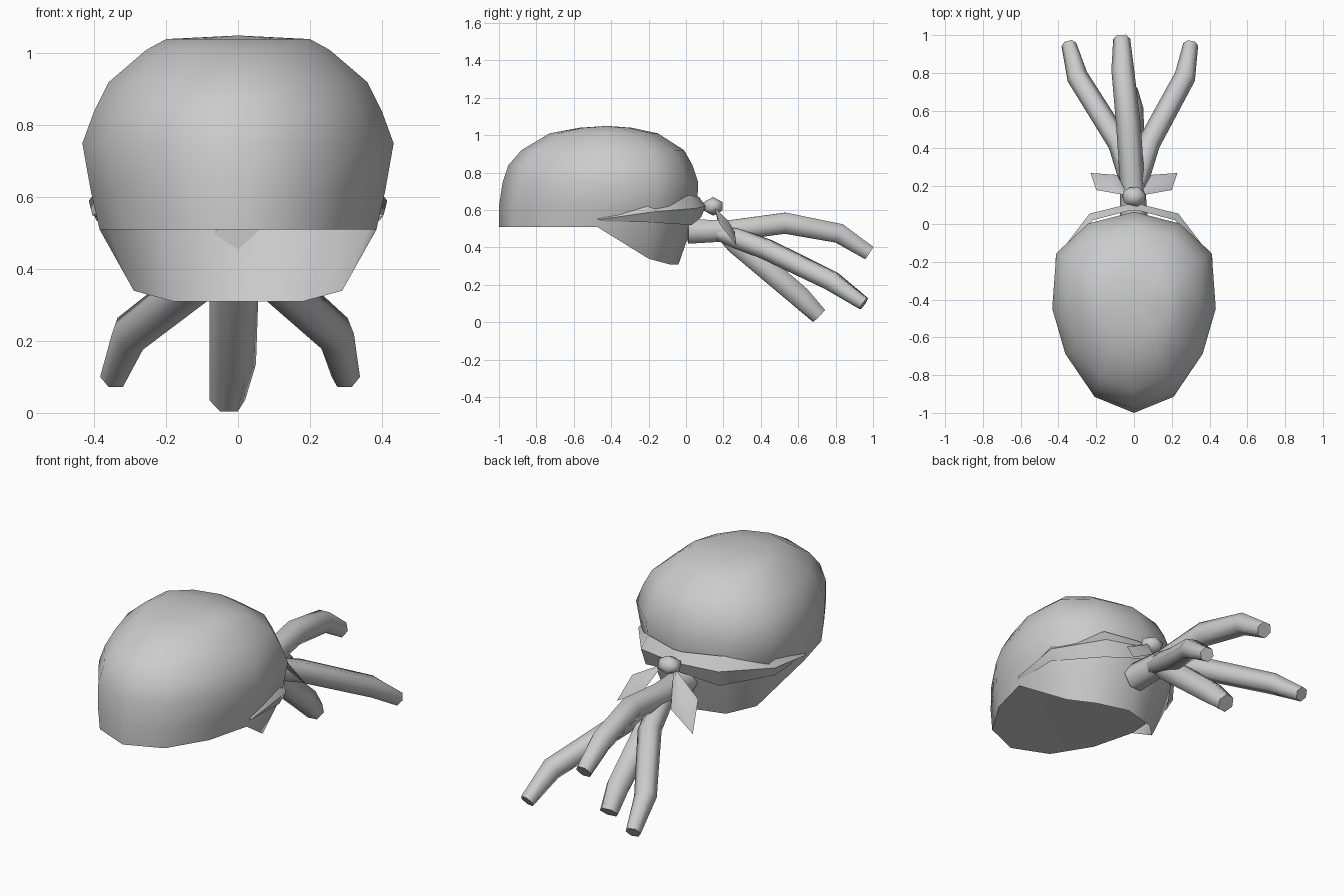
import bpy
import bmesh
import math
from mathutils import Vector

if "Cube" in bpy.data.objects:
    bpy.data.objects.remove(bpy.data.objects["Cube"])

GREY = (0.6, 0.6, 0.6, 1)
mat = bpy.data.materials.new("light_grey")
mat.use_nodes = True
mat.diffuse_color = GREY
mat.node_tree.nodes["Principled BSDF"].inputs["Base Color"].default_value = GREY


def finish(name, bm, angle=65):
    bmesh.ops.recalc_face_normals(bm, faces=bm.faces)
    mesh = bpy.data.meshes.new(name)
    bm.to_mesh(mesh)
    bm.free()
    mesh.materials.append(mat)
    ob = bpy.data.objects.new(name, mesh)
    bpy.context.collection.objects.link(ob)
    bpy.ops.object.select_all(action="DESELECT")
    ob.select_set(True)
    bpy.context.view_layer.objects.active = ob
    bpy.ops.object.shade_smooth_by_angle(angle=math.radians(angle))


def skin(bm, rows, closed):
    """Join neighbouring rows of vertices with quads."""
    n = len(rows[0])
    for a, b in zip(rows, rows[1:]):
        for i in range(n if closed else n - 1):
            j = (i + 1) % n
            bm.faces.new((a[i], a[j], b[j], b[i]))


def fan(bm, ring, centre):
    """Close a ring of vertices with triangles to a centre point."""
    c = bm.verts.new(centre)
    for i in range(len(ring)):
        bm.faces.new((ring[i], ring[(i + 1) % len(ring)], c))


# Cap dome: one egg-shaped plan, rescaled at each height
half = [(0, 0), (0.51, 0.08), (0.84, 0.28), (1, 0.51), (0.95, 0.79), (0.56, 0.94), (0, 1)]
plan = half + [(-x, t) for x, t in half[-2:0:-1]]
rings = [  # z, front y, back y, half width
    (0.51, -1.0, 0.03, 0.385), (0.62, -1.0, 0.06, 0.41), (0.75, -0.98, 0.065, 0.433),
    (0.84, -0.95, 0.035, 0.40), (0.92, -0.88, -0.01, 0.36), (1.01, -0.73, -0.15, 0.255),
    (1.04, -0.57, -0.29, 0.2)]
bm = bmesh.new()
rows = [[bm.verts.new((x * w, f + (b - f) * t, z)) for x, t in plan]
        for z, f, b, w in rings]
skin(bm, rows, True)
fan(bm, rows[-1], (0, -0.42, 1.05))

# Nape flap hanging below the back of the rim
rim = rows[0]
hem = [(0.29, -0.2, 0.34), (0.18, -0.09, 0.31), (0, -0.04, 0.31),
       (-0.18, -0.09, 0.31), (-0.29, -0.2, 0.34)]
low = [bm.verts.new(p) for p in hem]
skin(bm, [rim[4:9], low], False)
bm.faces.new((rim[3], rim[4], low[0]))
bm.faces.new((rim[8], rim[9], low[4]))
finish("cap", bm, 60)

# Underside closing the dome at the rim
bm = bmesh.new()
z, f, b, w = rings[0]
fan(bm, [bm.verts.new((x * w, f + (b - f) * t, z)) for x, t in plan], (0, -0.45, 0.525))
finish("underside", bm)

# Folded band wrapped around the back
band = [  # x, y, top z, fold z, bottom z
    (0.405, -0.46, 0.56, 0.55, 0.54), (0.415, -0.18, 0.63, 0.59, 0.535),
    (0.235, 0.055, 0.68, 0.61, 0.52), (0.03, 0.105, 0.67, 0.62, 0.56)]
path = band + [(-p[0],) + p[1:] for p in reversed(band)]
bm = bmesh.new()
rows = []
for k, bulge in enumerate((0.93, 1.0, 0.95)):
    rows.append([bm.verts.new((x * bulge, y + (bulge - 1) * 0.5, z[k]))
                 for x, y, *z in path])
skin(bm, rows, False)
finish("band", bm, 50)

# Knot
bm = bmesh.new()
bmesh.ops.create_icosphere(bm, subdivisions=1, radius=1)
bmesh.ops.scale(bm, vec=(0.07, 0.06, 0.05), verts=bm.verts)
bmesh.ops.translate(bm, vec=(0, 0.145, 0.62), verts=bm.verts)
finish("knot", bm)

# Loose cloth ends: creased leaf shapes either side of the knot
for side, s, drop in (("left", 1, 0.21), ("right", -1, 0.27)):
    bm = bmesh.new()
    pts = [(0.03, 0.15, 0), (0.2, 0.18, 0.45), (0.23, 0.27, 1),
           (0.09, 0.26, 0.65), (0.13, 0.23, 0.4)]
    v = [bm.verts.new((s * x, y, 0.62 - drop * t)) for x, y, t in pts]
    for i in range(4):
        bm.faces.new((v[i], v[(i + 1) % 4], v[4]))
    finish(side + "_cloth_end", bm, 40)


def lock(name, points, radii, sides=6):
    """Tapered tube through a few points, closed at both ends."""
    pts = [Vector(p) for p in points]
    bm = bmesh.new()
    rows = []
    for i, p in enumerate(pts):
        d = (pts[min(i + 1, len(pts) - 1)] - pts[max(i - 1, 0)]).normalized()
        u = d.cross(Vector((0, 0, 1))).normalized()
        w = u.cross(d)
        ring = []
        for k in range(sides):
            a = 2 * math.pi * k / sides
            ring.append(bm.verts.new(p + radii[i] * (u * math.cos(a) + w * math.sin(a))))
        rows.append(ring)
    skin(bm, rows, True)
    bm.faces.new(rows[0])
    bm.faces.new(rows[-1])
    finish(name, bm)


# Hair locks fanning out behind; the upper one is rooted in the flap
lock("upper_lock", [(0, 0.01, 0.485), (-0.01, 0.24, 0.49), (-0.03, 0.53, 0.53),
                    (-0.06, 0.82, 0.475), (-0.065, 0.98, 0.37)],
     [0.075, 0.065, 0.065, 0.06, 0.045])
lock("lower_lock", [(-0.01, 0.17, 0.5), (-0.01, 0.27, 0.425), (-0.015, 0.61, 0.135),
                    (-0.03, 0.71, 0.035)],
     [0.04, 0.07, 0.065, 0.05])
for side, s, bend, tip in (("left", 1, 0.27, 0.3), ("right", -1, 0.3, 0.345)):
    lock(side + "_lock", [(0.01 * s, 0.17, 0.48), (0.03 * s, 0.27, 0.45), (0.08 * s, 0.43, 0.39),
                          (bend * s, 0.78, 0.22), (tip * s, 0.95, 0.1)],
         [0.045, 0.06, 0.06, 0.057, 0.04])
